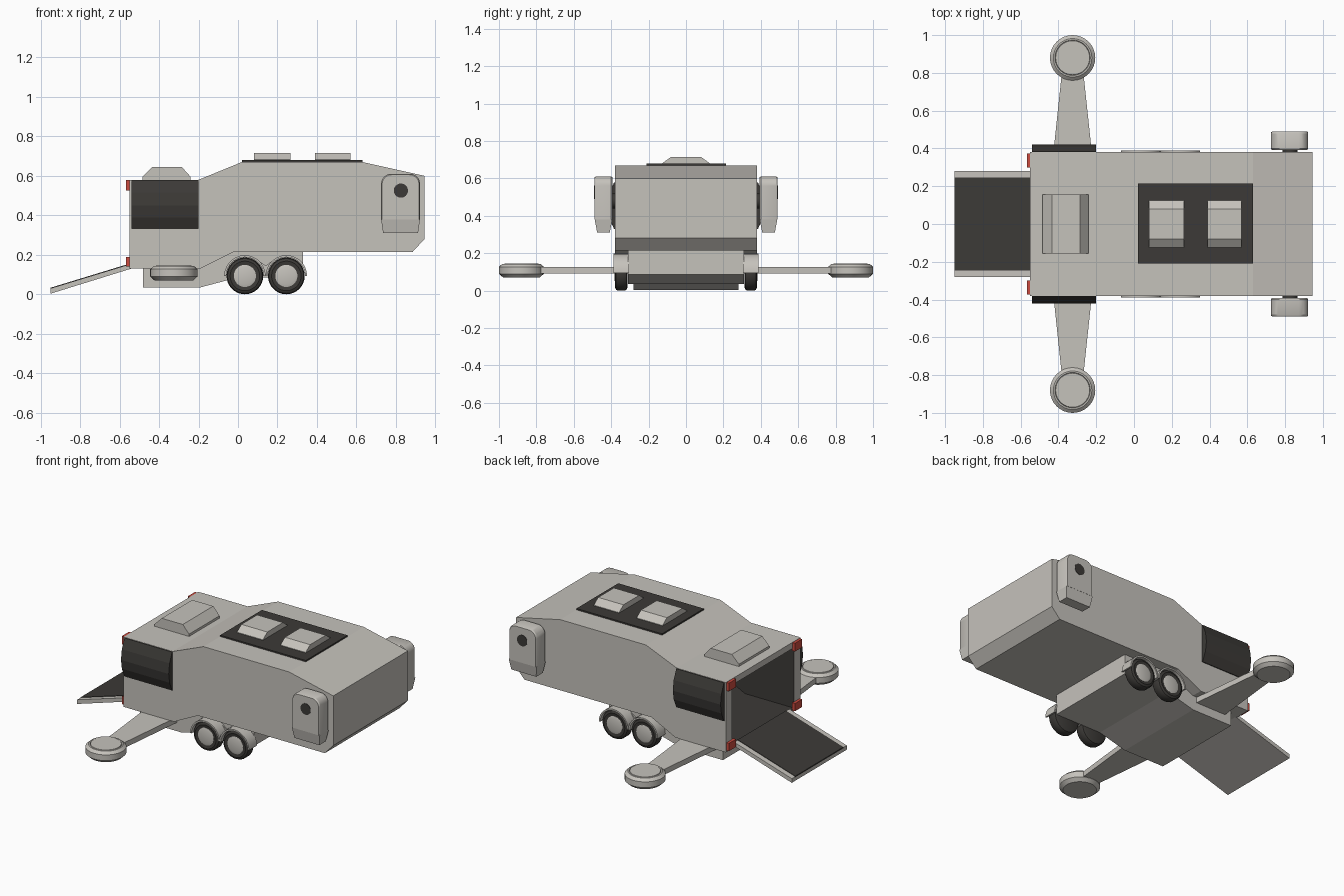
import bpy, bmesh
from math import sin, cos, pi, radians

if "Cube" in bpy.data.objects:
    bpy.data.objects.remove(bpy.data.objects["Cube"])


def material(name, rgb):
    m = bpy.data.materials.new(name)
    m.diffuse_color = (*rgb, 1)
    m.use_nodes = True
    m.node_tree.nodes["Principled BSDF"].inputs["Base Color"].default_value = m.diffuse_color
    return m


LIGHT = material("light_grey", (0.56, 0.54, 0.50))
DARK = material("dark_grey", (0.045, 0.042, 0.038))
RED = material("red", (0.6, 0.07, 0.05))


def loft(name, rings, mat=LIGHT, smooth=False):
    """Skin a list of equal-length point rings and cap both ends."""
    bm = bmesh.new()
    vs = [[bm.verts.new(p) for p in r] for r in rings]
    n = len(rings[0])
    for a, b in zip(vs, vs[1:]):
        for i in range(n):
            j = (i + 1) % n
            bm.faces.new((a[i], a[j], b[j], b[i]))
    bm.faces.new(vs[0])
    bm.faces.new(vs[-1])
    bmesh.ops.recalc_face_normals(bm, faces=bm.faces)
    me = bpy.data.meshes.new(name)
    bm.to_mesh(me)
    bm.free()
    me.materials.append(mat)
    ob = bpy.data.objects.new(name, me)
    bpy.context.collection.objects.link(ob)
    if smooth:
        bpy.context.view_layer.objects.active = ob
        bpy.ops.object.select_all(action='DESELECT')
        ob.select_set(True)
        bpy.ops.object.shade_smooth_by_angle(angle=radians(30))
    return ob


def place(axis, p, t):
    a, b = p
    return {'x': (t, a, b), 'y': (a, t, b), 'z': (a, b, t)}[axis]


def prism(name, pts, axis, lo, hi, mat=LIGHT, smooth=False):
    return loft(name, [[place(axis, p, t) for p in pts] for t in (lo, hi)], mat, smooth)


def lathe(name, centre, axis, profile, mat=LIGHT, n=32):
    """Profile is a list of (radius, position along axis)."""
    rings = [[place(axis, (centre[0] + r * cos(2 * pi * i / n),
                           centre[1] + r * sin(2 * pi * i / n)), t) for i in range(n)]
             for r, t in profile]
    return loft(name, rings, mat, True)


def rect(x0, x1, y0, y1):
    return [(x0, y0), (x1, y0), (x1, y1), (x0, y1)]


def arc(cx, cz, r, a0, a1, n):
    return [(cx + r * cos(radians(a0 + (a1 - a0) * i / n)),
             cz + r * sin(radians(a0 + (a1 - a0) * i / n))) for i in range(n + 1)]


# hollow body, open at the rear
body = prism("body", [(-.55, .13), (-.19, .13), (-.02, .215), (.885, .215), (.945, .28),
                      (.945, .60), (.63, .67), (.02, .67), (-.20, .58), (-.55, .58)],
             'y', -.38, .38)
cutter = prism("interior_cutter", [(-.7, .15), (-.2, .15), (-.03, .235), (.88, .235), (.92, .3),
                                   (.92, .58), (.63, .64), (.03, .64), (-.19, .54), (-.7, .54)],
               'y', -.315, .315, DARK)
cutter.hide_render = True
mod = body.modifiers.new("hollow", 'BOOLEAN')
mod.object = cutter
mod.operation = 'DIFFERENCE'
mod.solver = 'EXACT'
mod.material_mode = 'TRANSFER'
bpy.context.view_layer.objects.active = body
bpy.ops.object.modifier_apply(modifier=mod.name)
bpy.data.objects.remove(cutter)

# chassis under the body
prism("chassis", [(-.48, .14), (-.48, .035), (-.19, .035), (0, .085), (.33, .085),
                  (.33, .22), (-.02, .22), (-.19, .14)], 'y', -.31, .31)

# loading ramp with dark tread
prism("ramp", [(-.54, .155), (-.95, .03), (-.95, .003), (-.54, .13)], 'y', -.28, .28)
prism("ramp_tread", [(-.54, .158), (-.95, .033), (-.95, .025), (-.54, .15)], 'y', -.245, .245, DARK)

# roof panel, vents and hatch
prism("roof_panel", rect(.02, .63, -.21, .215), 'z', .665, .679, DARK)
for i, (x0, x1) in enumerate([(.08, .265), (.39, .57)]):
    prism(f"roof_vent_{i + 1}", [(-.125, .675), (.125, .675), (.125, .682), (.08, .715),
                                 (-.08, .715), (-.125, .682)], 'x', x0, x1)
prism("roof_hatch", [(-.485, .575), (-.485, .595), (-.435, .645), (-.285, .645),
                     (-.24, .595), (-.24, .575)], 'y', -.155, .155)

for s, side in ((-1, "right"), (1, "left")):
    # bulging dark side panel
    prism(f"side_panel_{side}", [(s * y, z) for y, z in
          [(.375, .33), (.385, .33), (.411, .39), (.42, .45), (.411, .515), (.385, .578), (.375, .578)]],
          'x', -.54, -.20, DARK)

    # tail lights
    for level, z0, z1 in (("lower", .14, .19), ("upper", .525, .578)):
        prism(f"tail_light_{level}_{side}", rect(*sorted((s * .30, s * .372)), z0, z1),
              'x', -.567, -.545, RED)

    # outrigger arm and foot pad
    prism(f"outrigger_arm_{side}", [(-.435, s * .30), (-.215, s * .30),
                                    (-.27, s * .82), (-.38, s * .82)], 'z', .092, .127)
    lathe(f"outrigger_pad_{side}", (-.325, s * .88), 'z',
          [(.098, .07), (.12, .09), (.12, .127), (.102, .143), (.094, .143), (.092, .139), (.09, .145)])

    # twin wheels with fenders
    for k, cx in (("rear", .035), ("front", .245)):
        c = (cx, .093)
        lathe(f"tyre_{k}_{side}", c, 'y', [(.075, s * .312), (.088, s * .318), (.093, s * .328),
              (.093, s * .364), (.088, s * .374), (.075, s * .38), (.056, s * .376)], DARK)
        lathe(f"hub_{k}_{side}", c, 'y', [(.056, s * .33), (.056, s * .377), (.042, s * .381)])
        prism(f"fender_{k}_{side}", arc(cx, .093, .105, 0, 180, 14) + arc(cx, .093, .095, 180, 0, 14),
              'y', s * .305, s * .388, LIGHT, True)
    # web filling the gap between the two wheels
    prism(f"fender_web_{side}", [(.128, .1), (.152, .1), (.175, .17), (.14, .145), (.105, .17)],
          'y', s * .305, s * .318)

    # front thruster pod with rounded top and tapered base
    pod = arc(.872, .56, .05, 0, 90, 6) + arc(.775, .56, .05, 90, 180, 6)
    pod += [(.725, .38), (.922, .38)]
    inset = [(.822 + (x - .822) * .95, .46 + (z - .46) * .97 if z > .4 else z) for x, z in pod]
    loft(f"pod_{side}", [[(x, s * y, z) for x, z in ring] for ring, y in
                         ((inset, .393), (pod, .40), (pod, .48), (inset, .489))], LIGHT, True)
    loft(f"pod_base_{side}", [[(x, s * y, z) for x, y in rect(*r)] for r, z in
                              (((.725, .922, .394, .488), .38), ((.735, .912, .408, .475), .31))])
    lathe(f"pod_port_{side}", (.825, .525), 'y', [(.036, s * .48), (.036, s * .491)], DARK)
    lathe(f"pod_axle_{side}", (.825, .48), 'y', [(.04, s * .37), (.04, s * .40)], DARK)
